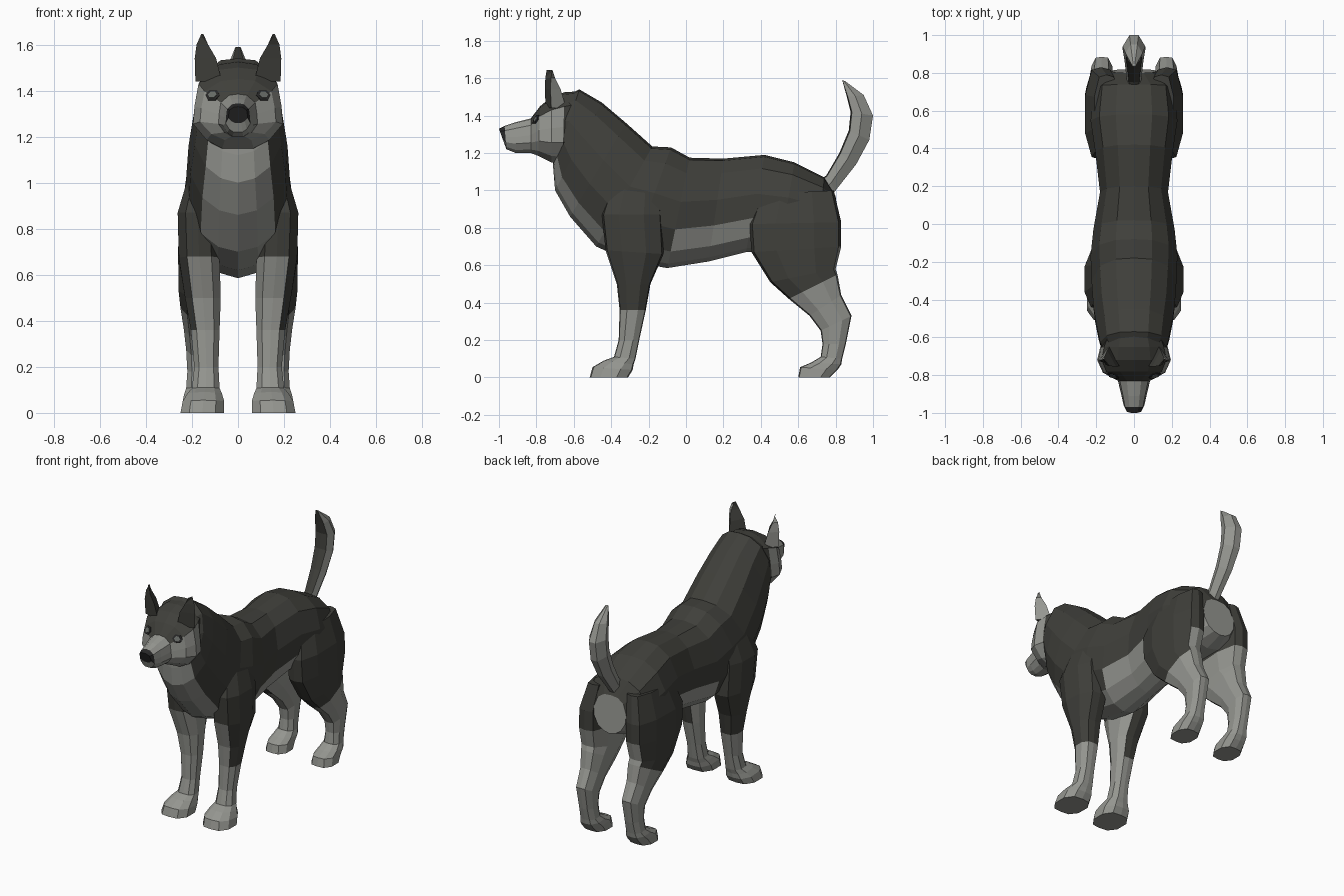
import bpy
import bmesh
from mathutils import Vector
from mathutils.bvhtree import BVHTree

cube = bpy.data.objects.get("Cube")
if cube:
    bpy.data.objects.remove(cube, do_unlink=True)


def material(name, r, g, b):
    m = bpy.data.materials.new(name)
    m.use_nodes = True
    m.diffuse_color = (r, g, b, 1)
    m.node_tree.nodes["Principled BSDF"].inputs["Base Color"].default_value = (r, g, b, 1)
    return m


MATS = [material("dark_coat", .05, .05, .043),
        material("pale_fur", .30, .305, .28),
        material("black_nose", .02, .02, .02),
        material("iris_grey", .13, .14, .13)]
DARK, PALE, BLACK, IRIS = range(4)


def ring(front, back, width, profile, cx=0.0):
    """Symmetric closed section running from one (y, z) point to another."""
    a, b = Vector((cx, *front)), Vector((cx, *back))
    half = [(a.lerp(b, u), f * width) for u, f in profile]
    right = [p + Vector((w, 0, 0)) for p, w in half]
    left = [p - Vector((w, 0, 0)) for p, w in half[1:-1]]
    return right + left[::-1]


def loft(name, rings, rule):
    """Skin the sections, cap both ends and colour each face by the rule."""
    bm = bmesh.new()
    loops = [[bm.verts.new(p) for p in r] for r in rings]
    n = len(loops[0])
    where = {}
    for i in range(len(loops) - 1):
        for j in range(n):
            q = (j + 1) % n
            f = bm.faces.new((loops[i][j], loops[i][q], loops[i + 1][q], loops[i + 1][j]))
            where[f] = (i, min(j, n - 1 - j))
    for end, idx in ((loops[0], -1), (loops[-1], len(loops))):
        where[bm.faces.new(end)] = (idx, -1)
    bmesh.ops.recalc_face_normals(bm, faces=bm.faces)
    bm.normal_update()
    for f, (i, k) in where.items():
        f.material_index = rule(f.calc_center_median(), f.normal, i, k)
    tree = BVHTree.FromBMesh(bm)
    me = bpy.data.meshes.new(name)
    bm.to_mesh(me)
    bm.free()
    for m in MATS:
        me.materials.append(m)
    ob = bpy.data.objects.new(name, me)
    bpy.context.collection.objects.link(ob)
    return tree


# Torso and neck: back point, belly point, half width
BODY = [(0, 0), (.02, .42), (.14, .8), (.4, 1), (.65, .96), (.85, .72), (.96, .38), (1, 0)]
body = [((-.66, 1.50), (-.71, 1.17), .15), ((-.57, 1.54), (-.71, 1.12), .18),
        ((-.45, 1.47), (-.70, 1.0), .195), ((-.32, 1.36), (-.62, .86), .215),
        ((-.18, 1.235), (-.48, .70), .225), ((-.08, 1.23), (-.3, .62), .23),
        ((.02, 1.175), (-.1, .585), .215), ((.2, 1.17), (.12, .62), .18),
        ((.42, 1.19), (.32, .67), .205), ((.58, 1.15), (.5, .68), .23),
        ((.74, 1.07), (.70, .68), .21), ((.80, .97), (.82, .72), .12)]


def body_rule(c, n, i, k):
    if i == len(body):
        return PALE
    if i >= 6:
        return PALE if k >= 4 else DARK
    return PALE if k >= 5 else DARK


loft("body", [ring(*r, BODY) for r in body], body_rule)

# Head with muzzle: crown point, jaw point, half width
HEAD = [(0, 0), (.03, .45), (.2, .88), (.48, .97), (.7, 1), (.9, .7), (1, .35), (1, 0)]
head = [((-.57, 1.53), (-.6, 1.2), .15), ((-.65, 1.525), (-.66, 1.14), .18),
        ((-.72, 1.50), (-.72, 1.15), .195), ((-.78, 1.45), (-.79, 1.185), .165),
        ((-.83, 1.385), (-.83, 1.2), .085), ((-.91, 1.365), (-.91, 1.2), .066),
        ((-.97, 1.345), (-.96, 1.22), .054), ((-1.0, 1.33), (-.975, 1.26), .042)]


def head_rule(c, n, i, k):
    if i <= 0:
        return DARK
    if i >= 6:
        return BLACK if k <= 3 else PALE
    return DARK if i < 4 and k < 2 else PALE


skull = loft("head", [ring(*r, HEAD) for r in head], head_rule)

# Tail: inner point, outer point, half width
TAIL = [(0, 0), (.06, .7), (.5, 1), (1, .4), (1, 0)]
tail = [((.72, 1.06), (.76, .95), .035), ((.75, 1.08), (.80, 1.0), .04),
        ((.82, 1.2), (.91, 1.14), .05), ((.87, 1.32), (.98, 1.27), .06),
        ((.88, 1.42), (1.0, 1.4), .06), ((.86, 1.5), (.95, 1.51), .045),
        ((.835, 1.59), (.85, 1.585), .012)]
loft("tail", [ring(*r, TAIL) for r in tail],
     lambda c, n, i, k: DARK if k == 0 else PALE)

# Legs: front point, rear point, inner x, outer x
LEG = [(0, 0), (.03, .6), (.28, 1), (.7, 1), (.97, .6), (1, 0)]
fore = [((-.38, 1.08), (-.14, 1.08), .1, .2), ((-.45, .87), (-.13, .87), .09, .262),
        ((-.43, .68), (-.12, .66), .08, .257), ((-.37, .5), (-.19, .5), .075, .23),
        ((-.355, .36), (-.215, .36), .08, .205), ((-.36, .2), (-.25, .2), .085, .19),
        ((-.385, .11), (-.27, .1), .08, .2), ((-.44, .09), (-.28, .07), .07, .22),
        ((-.5, .055), (-.285, .04), .06, .24), ((-.515, 0), (-.31, 0), .06, .25)]
hind = [((.4, .98), (.79, 1.0), .08, .21), ((.34, .82), (.83, .83), .09, .258),
        ((.35, .67), (.83, .7), .09, .26), ((.45, .51), (.80, .58), .1, .258),
        ((.55, .42), (.81, .55), .1, .25), ((.66, .33), (.83, .44), .11, .235),
        ((.72, .25), (.885, .33), .115, .225), ((.73, .18), (.855, .18), .12, .22),
        ((.72, .11), (.835, .1), .115, .225), ((.67, .08), (.83, .07), .105, .235),
        ((.61, .055), (.81, .04), .1, .24), ((.6, 0), (.77, 0), .095, .245)]


def leg_rule(side, is_fore):
    def rule(c, n, i, k):
        if i >= 4 or (i >= 2 and n.x * side < -.3):
            return PALE
        if n.x * side > .3 or i < 2:
            return DARK
        facing = n.y if is_fore else -n.y
        return DARK if facing > .2 else PALE
    return rule


# Ear triangles: inner x, outer x, front y, rear y, z
ear = [(.07, .185, -.75, -.64, 1.44), (.095, .188, -.755, -.67, 1.54),
       (.13, .18, -.752, -.70, 1.60), (.15, .16, -.745, -.735, 1.645)]


def plate(name, spot, normal, radius, lift, colour):
    """Thin disc lying on a surface."""
    turn = normal.to_track_quat("Z", "Y")
    rings = []
    for h in (-.003, lift):
        circle = [Vector((radius, 0, h)), Vector((radius / 2, radius * .75, h)),
                  Vector((-radius / 2, radius * .75, h)), Vector((-radius, 0, h)),
                  Vector((-radius / 2, -radius * .75, h)), Vector((radius / 2, -radius * .75, h))]
        rings.append([spot + turn @ p for p in circle])
    loft(name, rings, lambda c, n, i, k: colour)


for side, label in ((1, "left"), (-1, "right")):
    for part, rows in (("front_leg", fore), ("hind_leg", hind)):
        loft(f"{label}_{part}",
             [ring(a, b, (x1 - x0) / 2, LEG, side * (x0 + x1) / 2) for a, b, x0, x1 in rows],
             leg_rule(side, rows is fore))
    loft(f"{label}_ear",
         [[Vector((side * x0, y0, z)), Vector((side * x1, y0 + .03, z)),
           Vector((side * (x0 + x1) / 2, y1, z))] for x0, x1, y0, y1, z in ear],
         lambda c, n, i, k: PALE if n.y < -.5 else DARK)
    # Eyes sit on the face surface
    spot, normal, _, _ = skull.ray_cast(Vector((side * .11, -2, 1.38)), Vector((0, 1, 0)))
    plate(f"{label}_eye", spot, normal, .033, .003, BLACK)
    plate(f"{label}_iris", spot, normal, .02, .006, IRIS)
